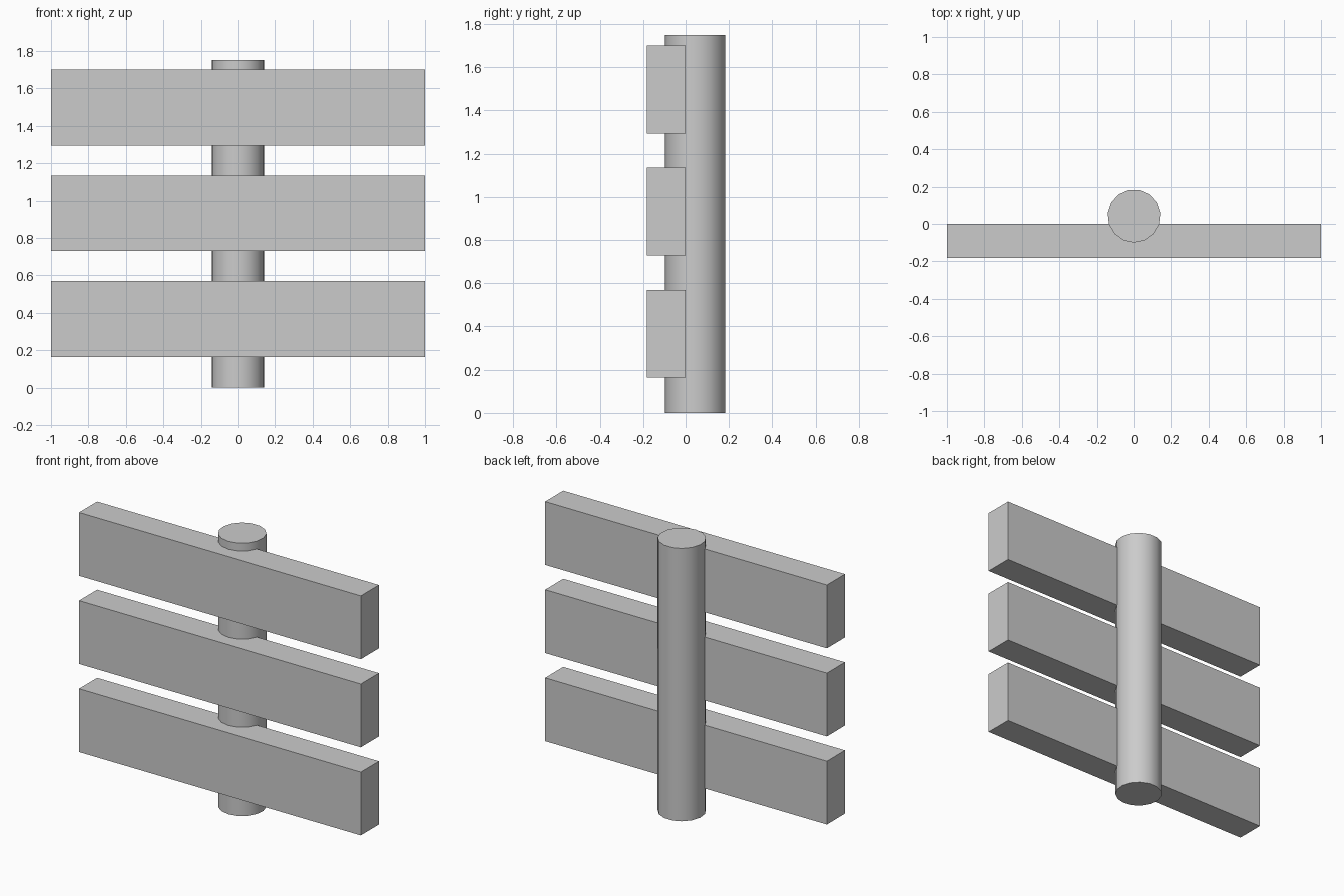
import bpy
import math

if "Cube" in bpy.data.objects:
    bpy.data.objects.remove(bpy.data.objects["Cube"])

POST_RADIUS, POST_Y, POST_HEIGHT = 0.143, 0.043, 1.75
BOARD_LENGTH, BOARD_DEPTH, BOARD_HEIGHT = 2.0, 0.183, 0.406
BOARD_CENTRES = (0.367, 0.932, 1.497)

# Round post, 15 sides with one corner facing the front
bpy.ops.mesh.primitive_cylinder_add(
    vertices=15, radius=POST_RADIUS, depth=POST_HEIGHT,
    location=(0, POST_Y, POST_HEIGHT / 2), rotation=(0, 0, math.pi))
post = bpy.context.object
post.name = "post"
bpy.ops.object.shade_smooth_by_angle(angle=math.radians(40))

# Three horizontal boards, sunk onto the front of the post
for name, z in zip(("lower_board", "middle_board", "upper_board"), BOARD_CENTRES):
    bpy.ops.mesh.primitive_cube_add(size=1, location=(0, -BOARD_DEPTH / 2, z))
    board = bpy.context.object
    board.name = name
    board.scale = (BOARD_LENGTH, BOARD_DEPTH, BOARD_HEIGHT)
    bpy.ops.object.transform_apply(location=False, rotation=False, scale=True)
